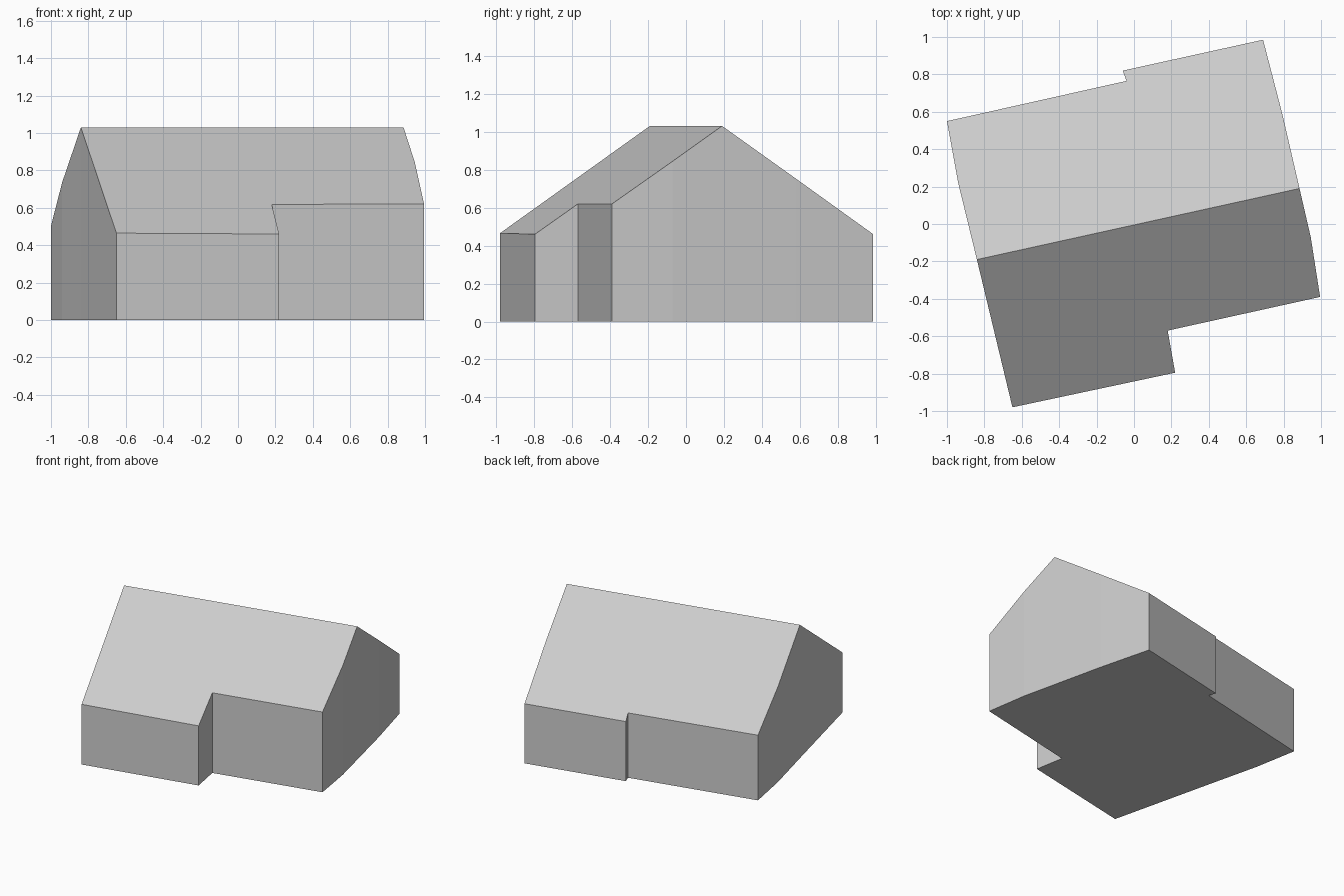
import bpy
import bmesh
from mathutils import Vector

cube = bpy.data.objects.get("Cube")
if cube:
    bpy.data.objects.remove(cube, do_unlink=True)

RIDGE_HEIGHT = 1.03
ROOF_SLOPE = 0.696
ridge_left, ridge_right = Vector((0.885, 0.19)), Vector((-0.84, -0.19))
ridge_dir = (ridge_left - ridge_right).normalized()

# Footprint, counter-clockwise: each side starts and ends at a ridge end
front_side = [ridge_right, (-0.65, -0.98), (0.22, -0.795), (0.18, -0.57),
              (0.995, -0.39), (0.945, -0.07), ridge_left]
back_side = [ridge_left, (0.795, 0.58), (0.69, 0.985), (-0.06, 0.82),
             (-0.04, 0.765), (-1.0, 0.55), (-0.94, 0.22), ridge_right]


def roof_height(point):
    """Height of the gable roof above a footprint point."""
    distance = abs(ridge_dir.cross(Vector(point) - ridge_right))
    return RIDGE_HEIGHT - ROOF_SLOPE * distance


# One grey for the whole building
grey = bpy.data.materials.new("light_grey")
grey.use_nodes = True
colour = (0.6, 0.6, 0.6, 1.0)
grey.diffuse_color = colour
grey.node_tree.nodes["Principled BSDF"].inputs["Base Color"].default_value = colour

# Floor and eaves outlines
bm = bmesh.new()
outline = front_side[:-1] + back_side[:-1]
floor = [bm.verts.new((p[0], p[1], 0)) for p in outline]
eaves = [bm.verts.new((p[0], p[1], roof_height(p))) for p in outline]
bm.faces.new(floor[::-1])

# Walls
count = len(outline)
for i in range(count):
    j = (i + 1) % count
    bm.faces.new((floor[i], floor[j], eaves[j], eaves[i]))

# Two roof slopes meeting at the ridge
split = len(front_side) - 1
bm.faces.new(eaves[:split + 1])
bm.faces.new(eaves[split:] + eaves[:1])
bmesh.ops.recalc_face_normals(bm, faces=bm.faces)

mesh = bpy.data.meshes.new("house")
bm.to_mesh(mesh)
bm.free()
mesh.materials.append(grey)
house = bpy.data.objects.new("house", mesh)
bpy.context.collection.objects.link(house)
